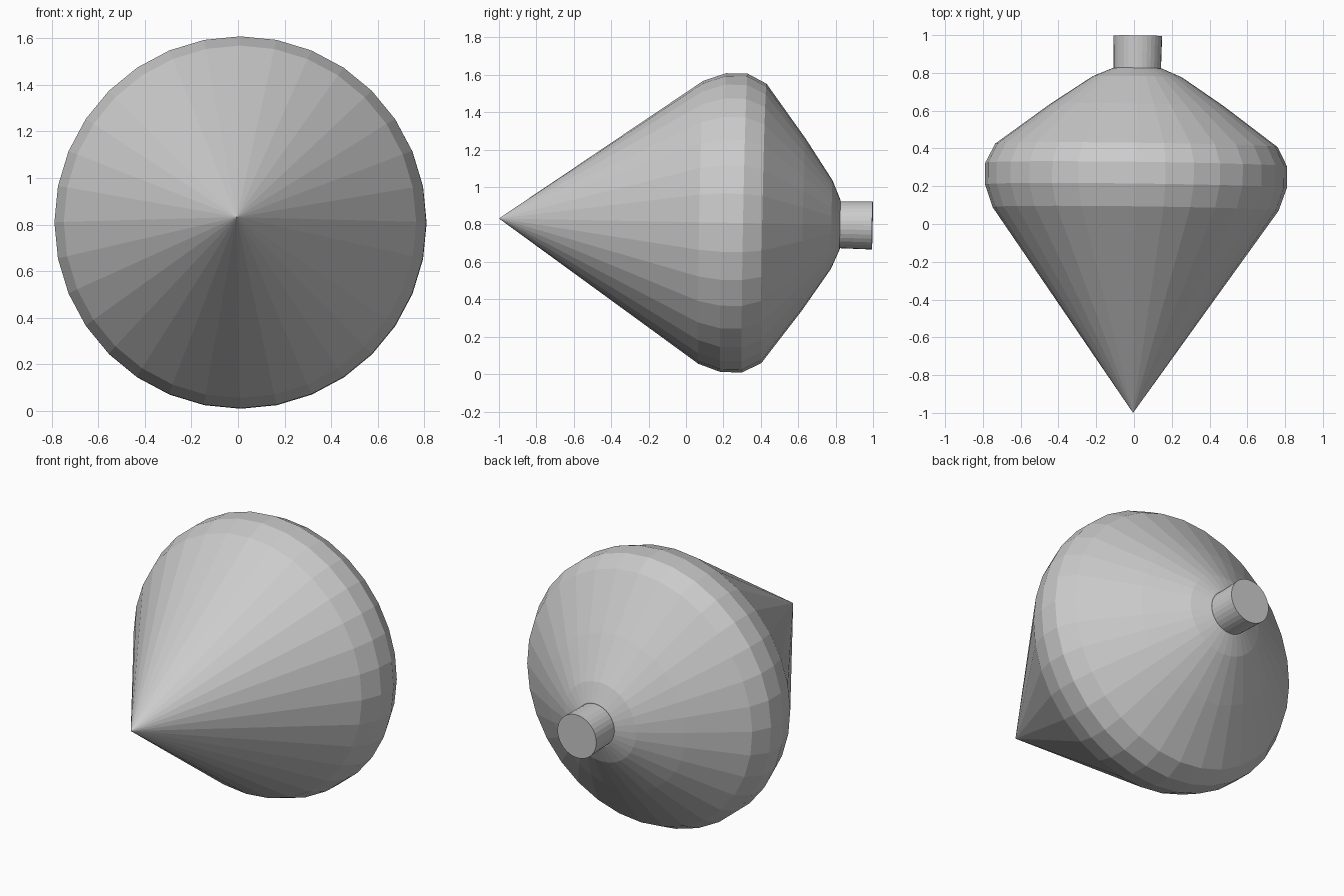
import bpy, bmesh, math
from mathutils import Vector

cube = bpy.data.objects.get("Cube")
if cube:
    bpy.data.objects.remove(cube, do_unlink=True)

SIDES = 32
TIP = Vector((-0.005, -1.0, 0.832))
END = Vector((0.02, 0.997, 0.795))

grey = bpy.data.materials.new("plain grey")
grey.use_nodes = True
colour = (0.6, 0.6, 0.6, 1)
grey.diffuse_color = colour
grey.node_tree.nodes["Principled BSDF"].inputs["Base Color"].default_value = colour


def turned_part(name, profile):
    """Turn (distance from tip, radius) points about the slightly tilted axis."""
    bm = bmesh.new()
    points = [bm.verts.new((r, 0, d)) for d, r in profile]
    edges = [bm.edges.new(pair) for pair in zip(points, points[1:])]
    bmesh.ops.spin(bm, geom=points + edges, cent=(0, 0, 0), axis=(0, 0, 1),
                   angle=math.tau, steps=SIDES)
    bmesh.ops.remove_doubles(bm, verts=bm.verts, dist=0.0005)
    bmesh.ops.recalc_face_normals(bm, faces=bm.faces)
    mesh = bpy.data.meshes.new(name)
    bm.to_mesh(mesh)
    bm.free()
    mesh.materials.append(grey)
    part = bpy.data.objects.new(name, mesh)
    bpy.context.collection.objects.link(part)
    part.location = TIP
    part.rotation_mode = 'QUATERNION'
    part.rotation_quaternion = (END - TIP).to_track_quat('Z', 'Y')
    return part


# Pointed cone, rounded belt and sloping shoulder
turned_part("top_body", [
    (0, 0), (1.08, 0.757), (1.20, 0.799), (1.315, 0.799), (1.417, 0.747),
    (1.63, 0.46), (1.78, 0.236), (1.825, 0.13), (1.825, 0)])

# Short handle at the back
turned_part("handle_stem", [(1.82, 0), (1.82, 0.125), (1.997, 0.129), (1.997, 0)])
